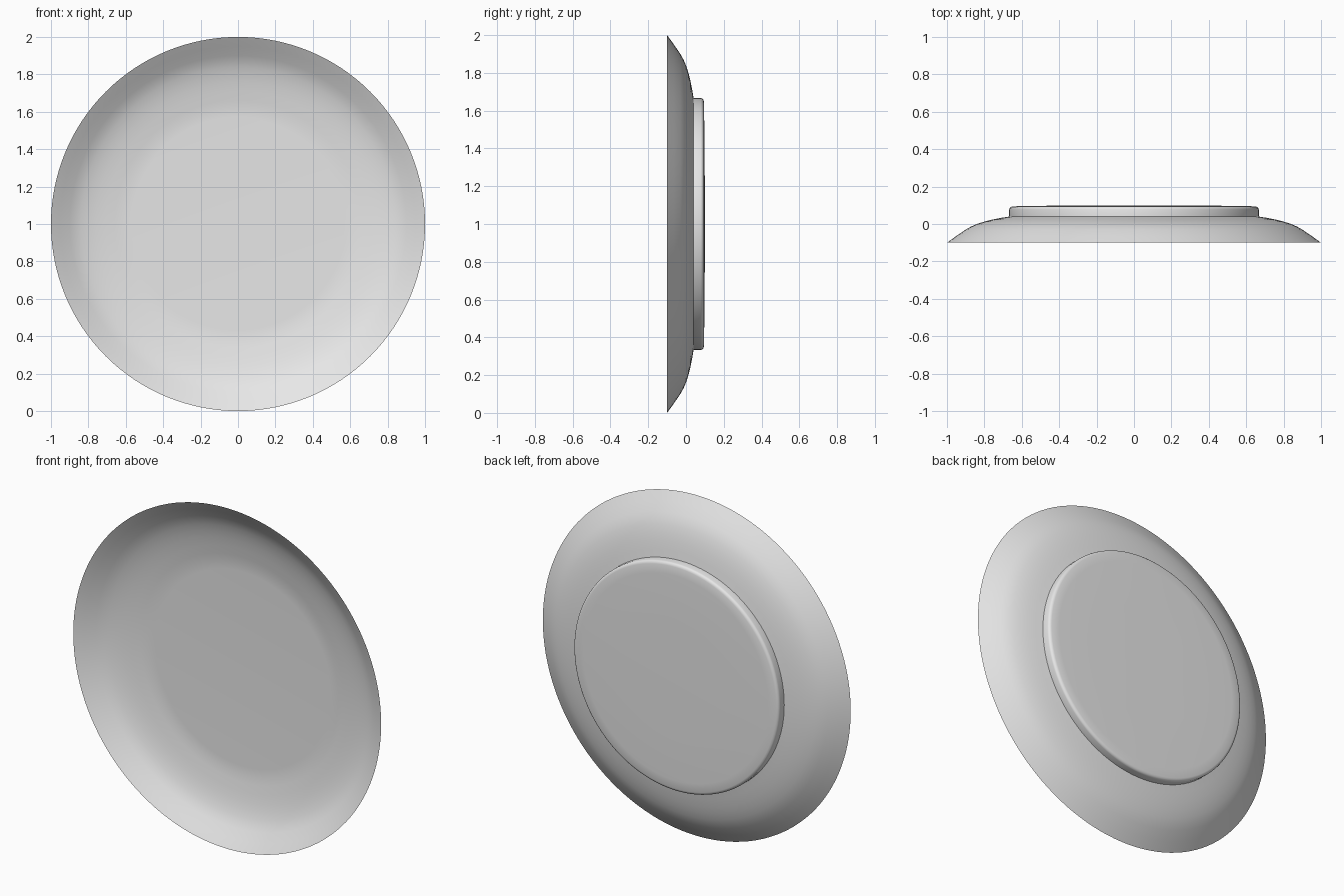
import bpy, bmesh, math
from mathutils import Vector

if "Cube" in bpy.data.objects:
    bpy.data.objects.remove(bpy.data.objects["Cube"], do_unlink=True)

SEGMENTS = 128
CENTRE = Vector((0, 0, 1))

grey = bpy.data.materials.new("plain_grey")
grey.use_nodes = True
grey.diffuse_color = (0.8, 0.8, 0.8, 1)
grey.node_tree.nodes["Principled BSDF"].inputs["Base Color"].default_value = (0.8, 0.8, 0.8, 1)


def lathe(name, profile):
    """Spin (radius, depth) points around the plate's front-to-back axis."""
    bm = bmesh.new()
    verts = [bm.verts.new(CENTRE + Vector((r, y, 0))) for r, y in profile]
    edges = [bm.edges.new(pair) for pair in zip(verts, verts[1:])]
    bmesh.ops.spin(bm, geom=verts + edges, cent=CENTRE, axis=(0, 1, 0),
                   angle=math.tau, steps=SEGMENTS)
    bmesh.ops.remove_doubles(bm, verts=bm.verts, dist=0.0005)
    bmesh.ops.recalc_face_normals(bm, faces=bm.faces)
    mesh = bpy.data.meshes.new(name)
    bm.to_mesh(mesh)
    bm.free()
    mesh.materials.append(grey)
    obj = bpy.data.objects.new(name, mesh)
    bpy.context.collection.objects.link(obj)
    bpy.ops.object.select_all(action='DESELECT')
    obj.select_set(True)
    bpy.context.view_layer.objects.active = obj
    bpy.ops.object.shade_smooth_by_angle(angle=math.radians(40))
    return obj


# Thin dish: front floor, flared rim, then back skin
rim_curve = [(0.66, 0.040), (0.71, 0.032), (0.76, 0.022), (0.80, 0.012), (0.84, -0.001),
             (0.87, -0.014), (0.90, -0.031), (0.95, -0.065)]
front = [(0, 0.046), (0.57, 0.046), (0.62, 0.044)] + [(r, y - 0.003) for r, y in rim_curve]
back = [(r, y + 0.001) for r, y in reversed(rim_curve)] + [(0.62, 0.049), (0.57, 0.052), (0, 0.052)]
lathe("dish", front + [(1.0, -0.1)] + back)

# Round foot with a softened edge and a faintly domed back
lathe("foot", [(0, 0.060), (0.60, 0.055), (0.667, 0.041), (0.667, 0.078), (0.665, 0.085),
               (0.659, 0.091), (0.650, 0.094), (0.60, 0.096), (0.35, 0.099), (0, 0.1)])
